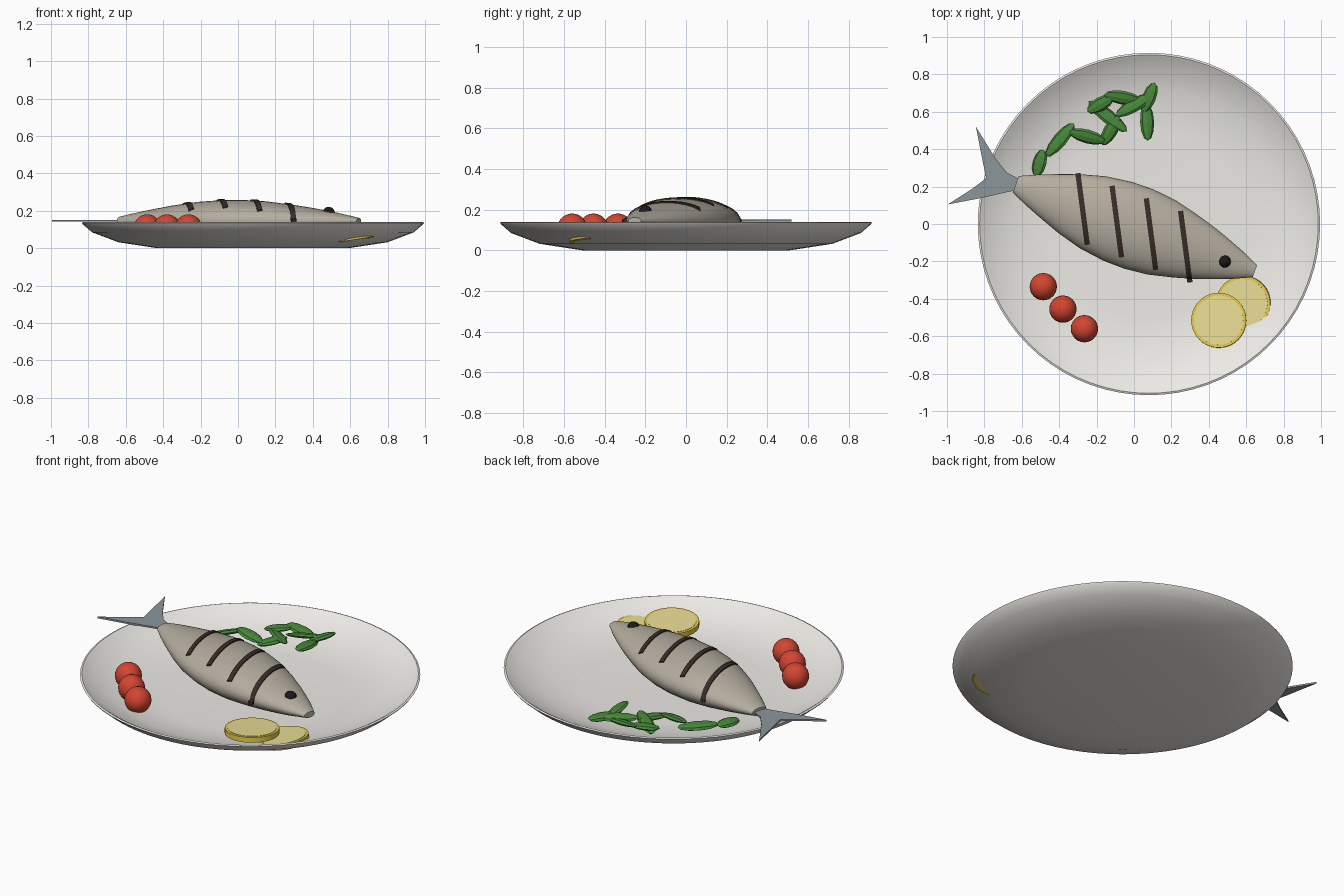
import bpy, bmesh, random
from math import sin, cos, pi, sqrt, radians
from mathutils import Vector, Matrix

if "Cube" in bpy.data.objects:
    bpy.data.objects.remove(bpy.data.objects["Cube"])

random.seed(4)


def mat(name, r, g, b):
    m = bpy.data.materials.new(name)
    m.diffuse_color = (r, g, b, 1)
    m.use_nodes = True
    m.node_tree.nodes["Principled BSDF"].inputs["Base Color"].default_value = m.diffuse_color
    return m


PLATE = mat("ceramic", .85, .83, .79)
SKIN = mat("fish_skin", .46, .42, .35)
FIN = mat("fin", .26, .31, .33)
CHAR = mat("char", .04, .025, .02)
BLACK = mat("eye_black", .01, .01, .01)
RED = mat("tomato_red", .65, .06, .03)
RIND = mat("lemon_rind", .8, .6, .07)
FLESH = mat("lemon_flesh", .82, .72, .3)
GREEN = mat("leaf_green", .06, .24, .04)


def make(name, bm, m, smooth=None):
    bmesh.ops.recalc_face_normals(bm, faces=bm.faces[:])
    me = bpy.data.meshes.new(name)
    bm.to_mesh(me)
    bm.free()
    ob = bpy.data.objects.new(name, me)
    bpy.context.collection.objects.link(ob)
    me.materials.append(m)
    if smooth:
        bpy.ops.object.select_all(action='DESELECT')
        ob.select_set(True)
        bpy.context.view_layer.objects.active = ob
        bpy.ops.object.shade_smooth_by_angle(angle=radians(smooth))
    return ob


def loft(rings, closed=True, caps=True):
    bm = bmesh.new()
    vs = [[bm.verts.new(p) for p in r] for r in rings]
    n = len(rings[0])
    for a, b in zip(vs, vs[1:]):
        for i in range(n if closed else n - 1):
            j = (i + 1) % n
            bm.faces.new((a[i], a[j], b[j], b[i]))
    if caps:
        bm.faces.new(vs[0])
        bm.faces.new(vs[-1])
    return bm


def circle(r, z, n=72):
    return [(r * cos(2 * pi * i / n), r * sin(2 * pi * i / n), z) for i in range(n)]


# plate: underside, rim, then the dished inside
profile = [(.51, 0), (.72, .032), (.86, .085), (.91, .128), (.915, .136), (.905, .14),
           (.89, .132), (.85, .105), (.72, .063), (.6, .042), (.5, .035)]
plate = make("plate", loft([circle(r, z) for r, z in profile]), PLATE, 40)
plate.location = (.08, 0, 0)

# fish body: elliptical sections along a tilted axis
C = Vector((.007, -.02, .145))
ROT = Matrix.Rotation(radians(-20), 4, 'Z')
WIDTHS = [(-.68, .047), (-.6, .083), (-.515, .117), (-.375, .168), (-.24, .205), (-.1, .224),
          (.02, .226), (.15, .212), (.284, .18), (.4, .146), (.475, .12), (.58, .08), (.68, .034)]


def half_width(u):
    u = max(-.68, min(.68, u))
    for (a, wa), (b, wb) in zip(WIDTHS, WIDTHS[1:]):
        if u <= b:
            return wa + (wb - wa) * (u - a) / (b - a)
    return WIDTHS[-1][1]


sections = [[(u, w * cos(2 * pi * i / 32), w * .5 * sin(2 * pi * i / 32)) for i in range(32)]
            for u, w in WIDTHS]
fish = make("fish_body", loft(sections), SKIN, 40)
fish.matrix_world = Matrix.Translation(C) @ ROT

# tail fin
outline = [(-.845, .52), (-.74, .35), (-.68, .275), (-.6, .235), (-.63, .18), (-.69, .168),
           (-.81, .14), (-.995, .105), (-.87, .185), (-.79, .245), (-.81, .34)]
make("tail_fin", loft([[(x, y, z) for x, y in outline] for z in (.142, .152)]), FIN)


# grill marks draped over the body
def skin_z(x, y):
    p = ROT.inverted() @ (Vector((x, y, 0)) - Vector((C.x, C.y, 0)))
    w = half_width(p.x)
    return C.z + .5 * sqrt(max(0, w * w - p.y * p.y))


along, across = Vector((.13, -.99)), Vector((.99, .13))
for k in range(4):
    mid = Vector((-.275 + .183 * k, .08 - .067 * k))
    rings = []
    for i in range(21):
        t = -.193 + .386 * i / 20
        ring = []
        for s, h in ((-.014, -.012), (.014, -.012), (.014, .006), (-.014, .006)):
            q = mid + along * t + across * s
            ring.append((q.x, q.y, skin_z(q.x, q.y) + h))
        rings.append(ring)
    make(f"grill_mark_{k + 1}", loft(rings), CHAR)


def ball(name, loc, r, m):
    bm = bmesh.new()
    bmesh.ops.create_uvsphere(bm, u_segments=24, v_segments=14, radius=r)
    make(name, bm, m, 60).location = loc


ball("eye", (.485, -.2, .188), .033, BLACK)
for i, (x, y) in enumerate([(-.485, -.335), (-.38, -.455), (-.265, -.56)]):
    ball(f"tomato_{i + 1}", (x, y, .108), .073, RED)


# lemon slices: rind disc with a slightly proud flesh disc
def lemon(name, loc, rx, ry):
    for part, r, h, m in (("rind", .147, .015, RIND), ("flesh", .132, .017, FLESH)):
        ob = make(f"{name}_{part}", loft([circle(r, -h, 40), circle(r, h, 40)]), m, 40)
        ob.location = loc
        ob.rotation_euler = (radians(rx), radians(ry), 0)


lemon("lemon_slice_1", (.453, -.515, .102), -3, -2)
lemon("lemon_slice_2", (.585, -.425, .055), 0, -8.5)

# herb leaves: pointed flattened pods (x, y, heading, half length)
leaves = [(-.505, .325, 75, .075), (-.395, .45, 50, .115), (-.25, .468, -15, .1),
          (-.125, .5, 60, .09), (-.14, .575, -38, .13), (-.06, .675, -10, .1),
          (.08, .675, 68, .085), (.07, .545, 92, .1), (0, .635, 30, .11), (-.18, .64, 30, .08)]
for i, (x, y, a, L) in enumerate(leaves):
    bm = bmesh.new()
    bmesh.ops.create_uvsphere(bm, u_segments=8, v_segments=6, radius=1)
    bmesh.ops.rotate(bm, verts=bm.verts, matrix=Matrix.Rotation(pi / 2, 3, 'Y'))
    bmesh.ops.scale(bm, verts=bm.verts, vec=(L, .038, .016))
    ob = make(f"leaf_{i + 1}", bm, GREEN)
    ob.location = (x, y, .085 + .02 * random.random())
    ob.rotation_euler = (radians(random.uniform(-20, 20)), radians(random.uniform(-8, 8)), radians(a))
